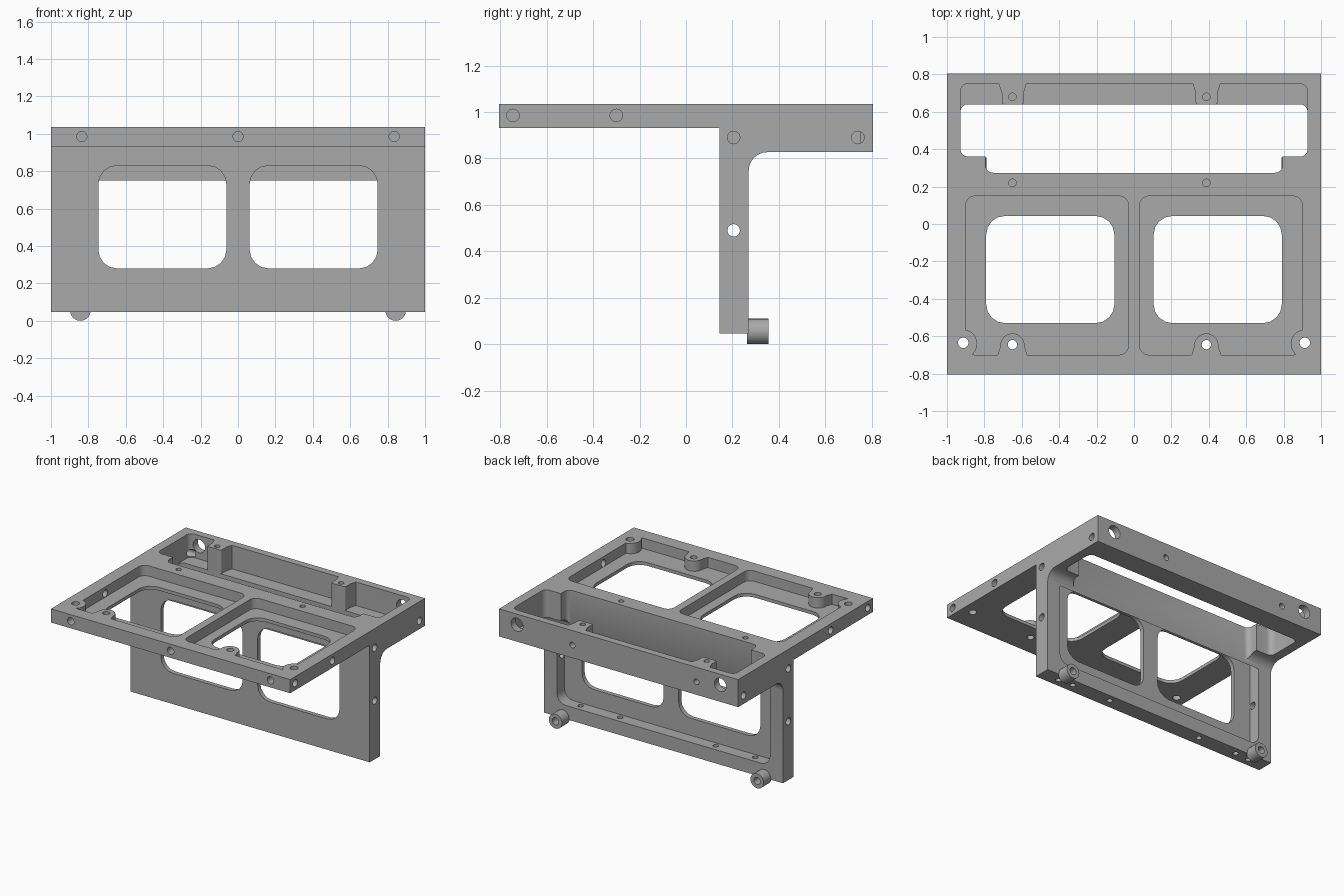
import bpy, bmesh, math

cube = bpy.data.objects.get("Cube")
if cube:
    bpy.data.objects.remove(cube, do_unlink=True)

grey = bpy.data.materials.new("machined grey")
grey.use_nodes = True
grey.diffuse_color = (0.4, 0.4, 0.4, 1)
grey.node_tree.nodes["Principled BSDF"].inputs["Base Color"].default_value = (0.4, 0.4, 0.4, 1)

# How profile coordinates (u, v) and extrusion w map to space per axis
PLACE = {"x": lambda u, v, w: (w, u, v),
         "y": lambda u, v, w: (u, w, v),
         "z": lambda u, v, w: (u, v, w)}


def prism(name, outline, axis, lo, hi):
    """Extrude a closed outline along an axis."""
    bm = bmesh.new()
    low, high = ([bm.verts.new(PLACE[axis](u, v, w)) for u, v in outline] for w in (lo, hi))
    bm.faces.new(low)
    bm.faces.new(high)
    n = len(outline)
    for i in range(n):
        j = (i + 1) % n
        bm.faces.new((low[i], low[j], high[j], high[i]))
    bmesh.ops.recalc_face_normals(bm, faces=bm.faces)
    mesh = bpy.data.meshes.new(name)
    bm.to_mesh(mesh)
    bm.free()
    mesh.materials.append(grey)
    obj = bpy.data.objects.new(name, mesh)
    bpy.context.collection.objects.link(obj)
    return obj


def arc(cu, cv, r, start, sweep, steps):
    angles = [math.radians(start + sweep * k / steps) for k in range(steps + 1)]
    return [(cu + r * math.cos(a), cv + r * math.sin(a)) for a in angles]


def rounded(u0, u1, v0, v1, r):
    """Rectangle outline with rounded corners."""
    corners = ((u1 - r, v1 - r), (u0 + r, v1 - r), (u0 + r, v0 + r), (u1 - r, v0 + r))
    return [p for i, (u, v) in enumerate(corners) for p in arc(u, v, r, 90 * i, 90, 4)]


def circle(u, v, r):
    return arc(u, v, r, 0, 360, 24)[:-1]


def cut(target, cutter):
    """Subtract a cutter from a part, then discard the cutter."""
    mod = target.modifiers.new("cut", "BOOLEAN")
    mod.operation = "DIFFERENCE"
    mod.solver = "EXACT"
    mod.object = cutter
    bpy.ops.object.select_all(action="DESELECT")
    target.select_set(True)
    bpy.context.view_layer.objects.active = target
    bpy.ops.object.modifier_apply(modifier=mod.name)
    bpy.data.objects.remove(cutter, do_unlink=True)


def bore(axis, u, v, r, lo, hi):
    cut(frame, prism("bore", circle(u, v, r), axis, lo, hi))


def smooth(obj):
    bpy.ops.object.select_all(action="DESELECT")
    obj.select_set(True)
    bpy.context.view_layer.objects.active = obj
    bpy.ops.object.shade_smooth_by_angle(angle=math.radians(28))


TOP, FRONT, BACK = 1.035, -0.805, 0.805
BOSS_X = (-0.65, 0.387)

# Frame body: T-shaped side profile with a filleted inner corner
profile = [(FRONT, TOP), (FRONT, 0.932), (0.145, 0.932), (0.145, 0.047), (0.27, 0.047)]
profile += arc(0.35, 0.747, 0.08, 180, -90, 6)
profile += [(BACK, 0.827), (BACK, TOP)]
frame = prism("bracket_frame", profile, "x", -1, 1)

# Deck pockets with screw bosses left standing, and their windows
for side in (-1, 1):
    x0, x1 = sorted((side * 0.03, side * 0.9))
    pocket = prism("pocket", rounded(x0, x1, -0.7, 0.15, 0.05), "z", 0.957, 1.1)
    boss = BOSS_X[0] if side < 0 else BOSS_X[1]
    cut(pocket, prism("boss", circle(boss, -0.65, 0.065), "z", 0.9, 1.2))
    cut(pocket, prism("boss_root", [(boss - 0.095, -0.75), (boss + 0.095, -0.75),
                                    (boss + 0.06, -0.64), (boss - 0.06, -0.64)], "z", 0.9, 1.2))
    cut(pocket, prism("corner_boss", circle(side * 0.913, -0.64, 0.075), "z", 0.9, 1.2))
    cut(frame, pocket)
    w0, w1 = sorted((side * 0.105, side * 0.79))
    cut(frame, prism("deck_window", rounded(w0, w1, -0.53, 0.043, 0.1), "z", 0.8, 1.1))

# Upright wall: recess in the back face and two windows
cut(frame, prism("wall_recess", rounded(-0.89, 0.89, 0.15, 0.87, 0.07), "y", 0.178, 0.2705))
for side in (-1, 1):
    w0, w1 = sorted((side * 0.062, side * 0.747))
    cut(frame, prism("wall_window", rounded(w0, w1, 0.28, 0.83, 0.1), "y", 0.1, 0.25))

# Rear through slot, wide part then stepped part
cut(frame, prism("slot", rounded(-0.928, 0.928, 0.36, 0.64, 0.04), "z", 0.6, 1.2))
cut(frame, prism("slot_step", rounded(-0.795, 0.795, 0.274, 0.5, 0.04), "z", 0.6, 1.2))

# Shallow trough behind the slot, interrupted by two screw posts
trough = prism("trough", rounded(-0.928, 0.928, 0.5, 0.75, 0.04), "z", 0.857, 1.2)
for x in BOSS_X:
    cut(trough, prism("post", rounded(x - 0.057, x + 0.06, 0.64, 0.9, 0.01), "z", 0.8, 1.3))
    cut(trough, prism("post_root", [(x - 0.09, 0.8), (x - 0.057, 0.7), (x + 0.06, 0.7),
                                    (x + 0.09, 0.8)], "z", 0.8, 1.3))
cut(frame, trough)

# Vertical screw holes in the deck
for x in BOSS_X:
    bore("z", x, -0.645, 0.025, 0.8, 1.2)
    for y in (0.22, 0.68):
        bore("z", x, y, 0.02, 0.95, 1.2)
    bore("y", x, 0.925, 0.022, 0.72, 0.9)

# Mirrored holes on both sides, front, back and lower edge
for s in (-1, 1):
    bore("z", s * 0.913, -0.635, 0.028, 0.8, 1.2)
    for y, z, depth in ((-0.745, 0.985, 0.07), (-0.3, 0.985, 0.15), (0.205, 0.89, 0.13),
                        (0.205, 0.49, 0.2), (0.74, 0.89, 0.12)):
        lo, hi = sorted((s * 1.1, s * (1 - depth)))
        bore("x", y, z, 0.027, lo, hi)
    bore("y", s * 0.835, 0.985, 0.027, -0.9, -0.73)
    bore("y", s * 0.85, 0.955, 0.05, 0.7, 0.9)
    for x in (0.4, 0.73):
        bore("z", s * x, 0.215, 0.02, 0, 0.2)
    bore("z", s * 0.85, 0.205, 0.02, 0, 0.11)
bore("y", 0, 0.985, 0.027, -0.9, -0.73)
smooth(frame)

# Round feet on the lower rear edge
for side, name in ((-1, "right_foot"), (1, "left_foot")):
    foot = prism(name, circle(side * 0.843, 0.055, 0.055), "y", 0.262, 0.355)
    cut(foot, prism("foot_bore", circle(side * 0.843, 0.055, 0.027), "y", 0.28, 0.4))
    smooth(foot)
